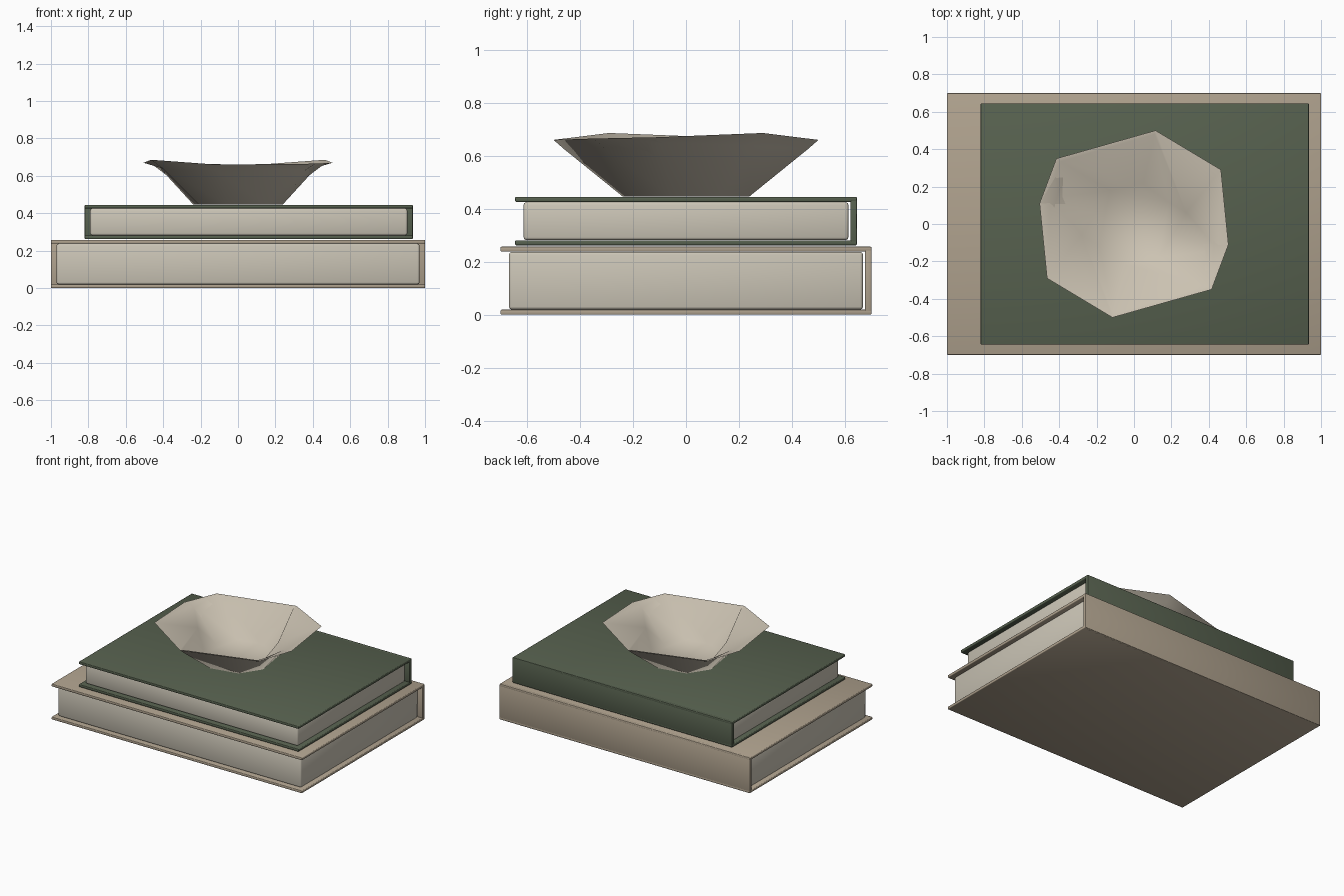
import bpy, bmesh, math
from mathutils import Vector

if "Cube" in bpy.data.objects:
    bpy.data.objects.remove(bpy.data.objects["Cube"])

def material(name, rgb):
    m = bpy.data.materials.new(name)
    m.diffuse_color = (*rgb, 1)
    m.use_nodes = True
    m.node_tree.nodes["Principled BSDF"].inputs["Base Color"].default_value = m.diffuse_color
    return m

TAN = material("tan_cloth", (0.43, 0.36, 0.27))
GREEN = material("green_cloth", (0.095, 0.12, 0.078))
PAPER = material("paper", (0.60, 0.56, 0.47))
CLAY = material("clay", (0.62, 0.56, 0.46))

def finish(name, bm, mat, angle):
    bmesh.ops.recalc_face_normals(bm, faces=bm.faces)
    me = bpy.data.meshes.new(name)
    bm.to_mesh(me)
    bm.free()
    me.materials.append(mat)
    ob = bpy.data.objects.new(name, me)
    bpy.context.collection.objects.link(ob)
    bpy.ops.object.select_all(action='DESELECT')
    ob.select_set(True)
    bpy.context.view_layer.objects.active = ob
    bpy.ops.object.shade_smooth_by_angle(angle=math.radians(angle))
    return ob

def box(name, lo, hi, mat, bevel):
    lo, hi = Vector(lo), Vector(hi)
    bm = bmesh.new()
    bmesh.ops.create_cube(bm, size=1)
    for v in bm.verts:
        v.co = Vector(((lo[i] + hi[i]) / 2 + v.co[i] * (hi[i] - lo[i]) for i in range(3)))
    bmesh.ops.bevel(bm, geom=bm.edges[:], offset=bevel, segments=2, profile=0.5, affect='EDGES')
    return finish(name, bm, mat, 50)

# A hardback book: two boards, a spine along the back and an inset page block
def book(name, x0, x1, y, z0, z1, mat):
    t = 0.019
    box(name + "_bottom_cover", (x0, -y, z0), (x1, y, z0 + t), mat, 0.004)
    box(name + "_top_cover", (x0, -y, z1 - t), (x1, y, z1), mat, 0.004)
    box(name + "_spine", (x0, y - 0.024, z0), (x1, y, z1), mat, 0.004)
    box(name + "_pages", (x0 + 0.03, -y + 0.032, z0 + t + 0.001),
        (x1 - 0.03, y - 0.032, z1 - t - 0.001), PAPER, 0.01)

book("large_book", -1.0, 1.0, 0.70, 0.0, 0.257, TAN)
book("small_book", -0.82, 0.935, 0.645, 0.262, 0.445, GREEN)

# Bowl: half rings are repeated by a half turn; listed from outside base to inner floor
def circle(r, z):
    return [(r * math.cos(math.radians(a)), r * math.sin(math.radians(a)), z)
            for a in (77, 32, -13, -54)]

half_rings = [
    circle(0.245, 0.446),
    [(0.105, 0.46, 0.625), (0.40, 0.25, 0.638), (0.425, -0.10, 0.65), (0.36, -0.31, 0.63)],
    [(0.115, 0.50, 0.66), (0.465, 0.29, 0.686), (0.505, -0.11, 0.67), (0.415, -0.35, 0.665)],
    [(0.11, 0.48, 0.657), (0.28, 0.06, 0.61), (0.45, -0.14, 0.655), (0.39, -0.335, 0.66)],
    circle(0.22, 0.475),
]
bm = bmesh.new()
rings = [[bm.verts.new(p) for p in h + [(-x, -y, z) for x, y, z in h]] for h in half_rings]
for a, b in zip(rings, rings[1:]):
    for i in range(8):
        j = (i + 1) % 8
        bm.faces.new((a[i], a[j], b[j], b[i]))
bm.faces.new(rings[0])
bm.faces.new(rings[-1])
finish("bowl", bm, CLAY, 60)
